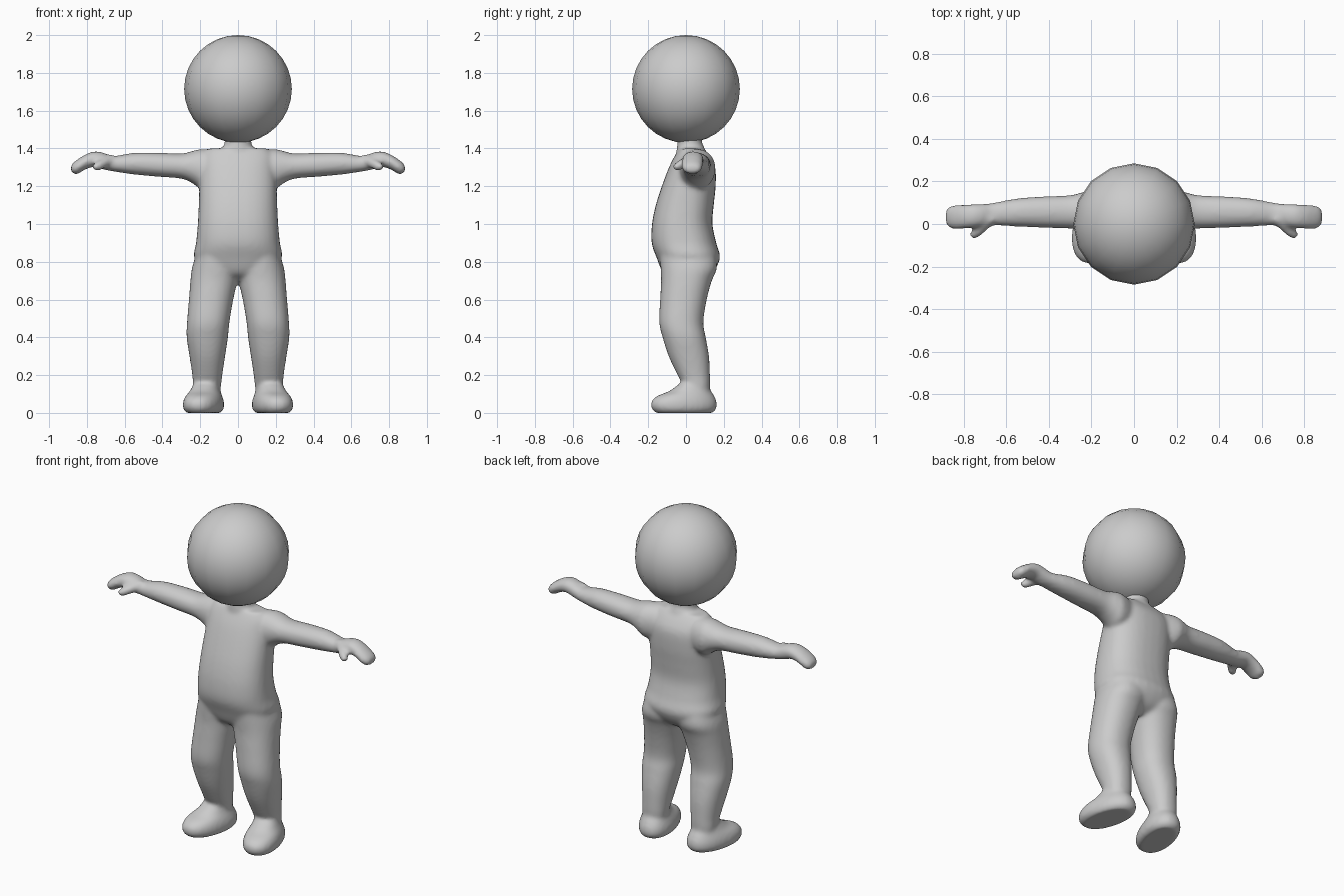
import bpy, bmesh, math
from mathutils import Vector, Matrix

skin = bpy.data.materials.new("plain grey")
skin.diffuse_color = (0.6, 0.6, 0.6, 1)
N = 32


def spline(rows, steps=4):
    """Smoothly interpolate between cross-section rows."""
    out = []
    for i in range(len(rows) - 1):
        p = [rows[max(0, min(len(rows) - 1, i + k))] for k in (-1, 0, 1, 2)]
        for j in range(steps):
            t = j / steps
            out.append([b + 0.5 * t * (c - a + t * (2*a - 5*b + 4*c - d + t * (3*(b - c) + d - a)))
                        for a, b, c, d in zip(*p)])
    return out + [rows[-1]]


def loft(bm, rows, place, power=2.0, matrix=Matrix()):
    """Skin rows of (position, a_min, a_max, b_min, b_max)."""
    rings = []
    for t, a0, a1, b0, b1 in spline(rows):
        ring = []
        for k in range(N):
            w = 2 * math.pi * k / N
            c, s = math.cos(w), math.sin(w)
            a = (a0 + a1) / 2 + (a1 - a0) / 2 * math.copysign(abs(c) ** (2 / power), c)
            b = (b0 + b1) / 2 + (b1 - b0) / 2 * math.copysign(abs(s) ** (2 / power), s)
            ring.append(bm.verts.new(matrix @ Vector(place(t, a, b))))
        rings.append(ring)
    faces = [bm.faces.new(rings[0]), bm.faces.new(rings[-1])]
    for r, q in zip(rings, rings[1:]):
        faces += [bm.faces.new((r[k], r[(k+1) % N], q[(k+1) % N], q[k])) for k in range(N)]
    bmesh.ops.recalc_face_normals(bm, faces=faces)


def upright(t, a, b):
    return (a, b, t)


bm = bmesh.new()

# torso and neck: z, x range, y range
torso = [(0.70, -.06, .06, -.06, .08), (0.74, -.17, .17, -.12, .14),
         (0.82, -.232, .232, -.155, .18), (0.90, -.222, .222, -.182, .16),
         (1.00, -.213, .213, -.18, .14), (1.10, -.208, .208, -.16, .147),
         (1.20, -.205, .205, -.128, .157), (1.30, -.20, .20, -.09, .155),
         (1.36, -.19, .19, -.06, .125), (1.40, -.155, .155, -.035, .09)]
loft(bm, torso, upright, 2.4)
neck = [(1.34, -.10, .10, -.05, .10), (1.40, -.085, .085, -.05, .10),
        (1.43, -.07, .07, -.045, .085), (1.50, -.08, .08, -.05, .09)]
loft(bm, neck, upright)

# limbs, mirrored by side
leg = [(0.07, .10, .23, -.01, .12), (0.14, .09, .238, -.015, .127),
       (0.20, .083, .242, -.045, .127), (0.30, .068, .257, -.092, .122),
       (0.40, .053, .272, -.124, .105), (0.48, .045, .27, -.142, .092),
       (0.60, .025, .26, -.137, .11), (0.70, .002, .252, -.132, .137),
       (0.77, -.01, .243, -.135, .165), (0.86, .01, .215, -.14, .15)]
foot = [(0.0, -.085, .085, -.165, .145), (0.025, -.10, .10, -.187, .165),
        (0.06, -.10, .10, -.187, .165), (0.09, -.09, .09, -.155, .152),
        (0.115, -.077, .077, -.09, .135), (0.15, -.065, .065, -.04, .11)]
# arm and hand: x, y range, z range
arm = [(0.08, -.04, .12, 1.19, 1.39), (0.19, -.035, .155, 1.185, 1.397),
       (0.24, -.028, .15, 1.215, 1.387), (0.30, -.022, .135, 1.24, 1.373),
       (0.42, -.018, .13, 1.25, 1.377), (0.55, -.012, .12, 1.262, 1.377),
       (0.66, -.007, .10, 1.278, 1.36), (0.71, -.014, .095, 1.288, 1.377),
       (0.76, -.018, .093, 1.302, 1.385), (0.81, -.023, .09, 1.288, 1.367),
       (0.85, -.024, .088, 1.264, 1.342), (0.875, -.012, .078, 1.268, 1.322),
       (0.885, .008, .06, 1.28, 1.306)]
# thumb: distance, across, down
thumb = [(-.03, -.025, .025, -.028, .028), (.04, -.026, .026, -.026, .026),
         (.085, -.024, .024, -.024, .024), (.108, -.017, .017, -.017, .017),
         (.114, -.008, .008, -.008, .008)]
for side in (1, -1):
    mirror = Matrix.Diagonal((side, 1, 1, 1))
    loft(bm, leg, upright, 2.2, mirror)
    loft(bm, foot, upright, 2.2,
         mirror @ Matrix.Translation((.18, 0, 0)) @ Matrix.Rotation(math.radians(14), 4, 'Z'))
    loft(bm, arm, lambda t, a, b: (t, a, b), 2.1, mirror)
    aim = Vector((.08, -.075, -.04)).to_track_quat('Z', 'Y').to_matrix().to_4x4()
    loft(bm, thumb, upright, 2, mirror @ Matrix.Translation((.685, .012, 1.335)) @ aim)

mesh = bpy.data.meshes.new("body")
bm.to_mesh(mesh)
bm.free()
body = bpy.data.objects.new("body", mesh)
bpy.context.collection.objects.link(body)
mesh.materials.append(skin)

# fuse the parts into one soft skin
fuse = body.modifiers.new("fuse", 'REMESH')
fuse.mode = 'VOXEL'
fuse.voxel_size = 0.011
fuse.use_smooth_shade = True
soften = body.modifiers.new("soften", 'SMOOTH')
soften.factor = 0.5
soften.iterations = 9

# head
bpy.ops.mesh.primitive_uv_sphere_add(segments=16, ring_count=16, radius=0.285, location=(0, 0, 1.715))
head = bpy.context.object
head.name = "head"
head.data.materials.append(skin)
bpy.ops.object.shade_smooth()
